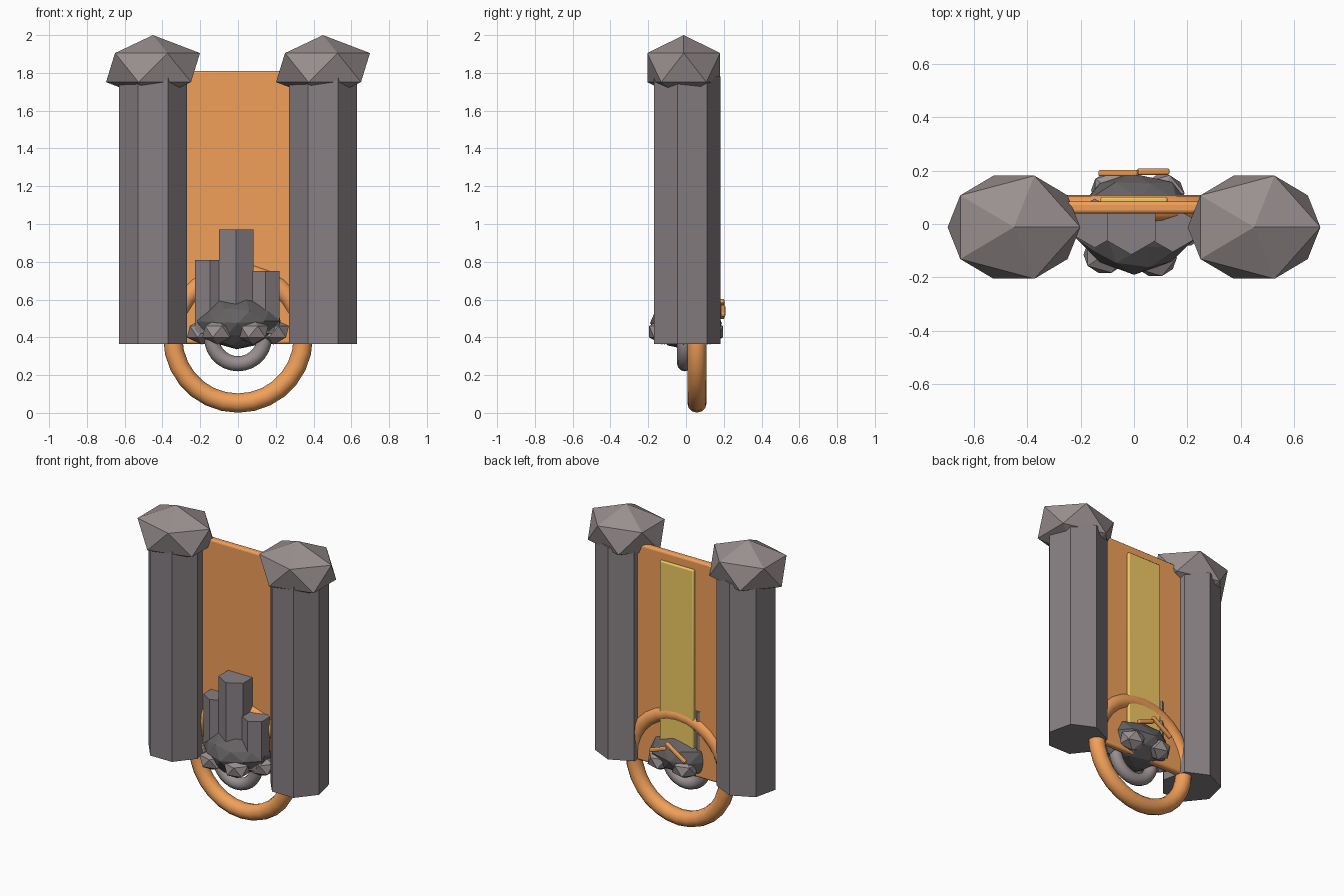
import bpy, math, random
from mathutils import Vector

if "Cube" in bpy.data.objects:
    bpy.data.objects.remove(bpy.data.objects["Cube"])

random.seed(4)


def material(name, rgb):
    m = bpy.data.materials.new(name)
    m.diffuse_color = (*rgb, 1)
    m.use_nodes = True
    m.node_tree.nodes["Principled BSDF"].inputs["Base Color"].default_value = m.diffuse_color
    return m


ORANGE = material("orange", (0.88, 0.35, 0.10))
GOLD = material("gold", (0.88, 0.60, 0.13))
STONE = material("stone", (0.245, 0.215, 0.23))
PALE = material("pale_stone", (0.32, 0.275, 0.275))
DARK = material("dark_stone", (0.13, 0.12, 0.125))


def finish(name, mat):
    o = bpy.context.object
    o.name = name
    o.data.materials.append(mat)
    return o


def prism(name, sides, radius, x, y, z0, z1):
    bpy.ops.mesh.primitive_cylinder_add(vertices=sides, radius=radius, depth=z1 - z0,
                                        location=(x, y, (z0 + z1) / 2))
    return finish(name, STONE)


def rock(name, loc, size, mat, subdiv=1, jitter=0.0):
    bpy.ops.mesh.primitive_ico_sphere_add(subdivisions=subdiv, radius=1, location=loc)
    o = finish(name, mat)
    o.scale = size
    for v in o.data.vertices:
        v.co += Vector([random.uniform(-jitter, jitter) for _ in range(3)])
    return o


def slab(name, loc, size, mat, bevel, tilt=0.0):
    bpy.ops.mesh.primitive_cube_add(size=1, location=loc)
    o = finish(name, mat)
    o.scale = size
    bpy.ops.object.transform_apply(location=False, rotation=False, scale=True)
    o.rotation_euler = (0, math.radians(tilt), 0)
    b = o.modifiers.new("bevel", 'BEVEL')
    b.width, b.segments = bevel, 3
    bpy.ops.object.shade_smooth_by_angle(angle=math.radians(40))
    return o


def ring(name, loc, major, minor, mat):
    bpy.ops.mesh.primitive_torus_add(location=loc, rotation=(math.pi / 2, 0, 0),
                                     major_radius=major, minor_radius=minor,
                                     major_segments=28, minor_segments=12)
    o = finish(name, mat)
    bpy.ops.object.shade_smooth_by_angle(angle=math.radians(50))
    return o


# Seven-sided pillars with faceted stone caps
for side, x in (("left", -0.45), ("right", 0.45)):
    prism(side + "_pillar", 7, 0.185, x, -0.003, 0.365, 1.78)
    rock(side + "_pillar_cap", (x, -0.012, 1.828), (0.278, 0.227, 0.172), PALE)

# Back panel with rounded edges, and the strip behind it
slab("back_panel", (0, 0.062, 1.0875), (0.62, 0.046, 1.445), ORANGE, 0.014)
slab("back_strip", (0, 0.09, 1.09), (0.25, 0.024, 1.32), GOLD, 0.008)

# Large outer ring and small stone ring
ring("large_ring", (0, 0.058, 0.397), 0.345, 0.051, ORANGE)
ring("small_ring", (0, -0.007, 0.40), 0.14, 0.04, PALE)

# Central rock with six pebbles around it
rock("central_rock", (0, 0, 0.48), (0.225, 0.183, 0.137), DARK, 2, 0.05)
for i in range(6):
    a = math.radians(-65 + 60 * i)
    rock("pebble", (0.19 * math.cos(a), 0.14 * math.sin(a), 0.43), (0.09, 0.08, 0.068), PALE)

# Hexagonal crystals
prism("tall_crystal", 6, 0.105, -0.01, -0.01, 0.45, 0.97)
prism("left_crystal", 6, 0.092, -0.147, 0.003, 0.42, 0.81)
prism("right_crystal", 6, 0.085, 0.145, -0.02, 0.42, 0.75)

# Two small crossed bars at the back of the rock
slab("right_bar", (0.072, 0.196, 0.54), (0.125, 0.024, 0.024), ORANGE, 0.007, 20)
slab("left_bar", (-0.058, 0.191, 0.55), (0.17, 0.024, 0.024), ORANGE, 0.007, -33)
